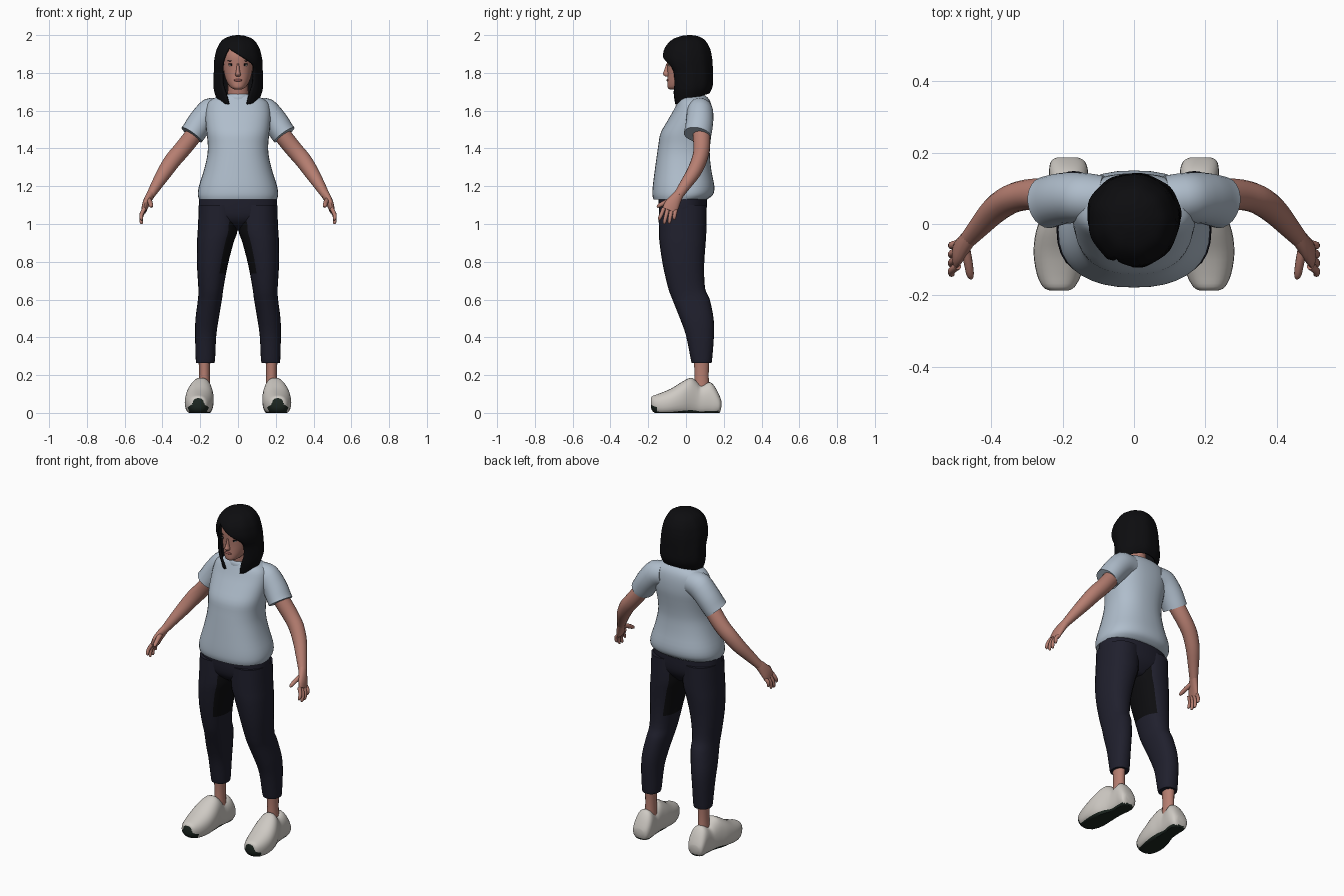
import bpy, bmesh, math
from mathutils import Vector


def material(name, *rgb):
    m = bpy.data.materials.new(name)
    m.diffuse_color = (*rgb, 1)
    return m


SKIN = material("skin", 0.47, 0.21, 0.165)
SHIRT = material("pale_blue_cloth", 0.43, 0.51, 0.60)
PANTS = material("navy_cloth", 0.014, 0.014, 0.026)
BLACK = material("black", 0.004, 0.004, 0.005)
SHOE = material("off_white", 0.62, 0.59, 0.55)
SOLE = material("dark_rubber", 0.012, 0.02, 0.015)
LIP = material("lip", 0.30, 0.10, 0.09)
WHITE = material("eye_white", 0.55, 0.50, 0.48)


def smooth_rows(rows, steps):
    """Catmull-Rom interpolation of number tuples."""
    out = []
    for i in range(len(rows) - 1):
        p0, p1 = rows[max(i - 1, 0)], rows[i]
        p2, p3 = rows[i + 1], rows[min(i + 2, len(rows) - 1)]
        for s in range(steps):
            t = s / steps
            out.append(tuple(
                0.5 * (2 * b + (c - a) * t + (2 * a - 5 * b + 4 * c - d) * t * t
                       + (3 * b - a - 3 * c + d) * t ** 3)
                for a, b, c, d in zip(p0, p1, p2, p3)))
    return out + [tuple(rows[-1])]


def finish(name, bm, mats, mirror=False, rule=None, angle=50):
    bmesh.ops.recalc_face_normals(bm, faces=bm.faces)
    bm.normal_update()
    if rule:
        for f in bm.faces:
            f.material_index = rule(f.calc_center_median(), f.normal)
    me = bpy.data.meshes.new(name)
    bm.to_mesh(me)
    bm.free()
    for m in mats:
        me.materials.append(m)
    ob = bpy.data.objects.new(name, me)
    bpy.context.collection.objects.link(ob)
    bpy.ops.object.select_all(action='DESELECT')
    bpy.context.view_layer.objects.active = ob
    ob.select_set(True)
    bpy.ops.object.shade_smooth_by_angle(angle=math.radians(angle))
    if mirror:
        ob.modifiers.new("mirror", 'MIRROR').use_mirror_merge = False
    return ob


def loft(name, rings, mats, n=24, power=2.0, steps=3, floor=None, **kw):
    """Skin rings of (centre, u axis, v axis), each nine numbers."""
    bm = bmesh.new()
    loops = []
    for r in smooth_rows(rings, steps):
        c, u, v = Vector(r[:3]), Vector(r[3:6]), Vector(r[6:])
        loop = []
        for k in range(n):
            a = 2 * math.pi * k / n
            ca, sa = math.cos(a), math.sin(a)
            p = (c + u * math.copysign(abs(ca) ** (2 / power), ca)
                 + v * math.copysign(abs(sa) ** (2 / power), sa))
            if floor is not None:
                p.z = max(p.z, floor)
            loop.append(bm.verts.new(p))
        loops.append(loop)
    for A, B in zip(loops, loops[1:]):
        for k in range(n):
            bm.faces.new((A[k], A[(k + 1) % n], B[(k + 1) % n], B[k]))
    bm.faces.new(loops[0])
    bm.faces.new(loops[-1])
    return finish(name, bm, mats, **kw)


def level(rows):
    """Horizontal rings from (z, x low, x high, y front, y back)."""
    return [((a + b) / 2, (f + k) / 2, z, (b - a) / 2, 0, 0, 0, (k - f) / 2, 0)
            for z, a, b, f, k in rows]


def centred(rows):
    return level([(z, -r, r, f, b) for z, r, f, b in rows])


def tube(name, pts, mats, ref=(0, 1, 0), **kw):
    """Limb through points (x, y, z, width, depth)."""
    rings = []
    for i, p in enumerate(pts):
        d = Vector(pts[min(i + 1, len(pts) - 1)][:3]) - Vector(pts[max(i - 1, 0)][:3])
        d.normalize()
        u = d.cross(Vector(ref)).normalized()
        v = u.cross(d)
        rings.append((*p[:3], *(u * p[3]), *(v * p[4])))
    return loft(name, rings, mats, **kw)


def blob(name, loc, size, mat, mirror=True):
    bm = bmesh.new()
    bmesh.ops.create_uvsphere(bm, u_segments=14, v_segments=8, radius=1)
    for v in bm.verts:
        v.co = Vector(loc) + Vector(a * b for a, b in zip(v.co, size))
    finish(name, bm, [mat], mirror=mirror)


# Shirt body, sleeves and collar
loft("shirt_body", centred([
    (1.13, .205, -.172, .112), (1.155, .213, -.178, .143), (1.20, .207, -.176, .15),
    (1.28, .182, -.166, .135), (1.36, .163, -.155, .126), (1.42, .16, -.146, .128),
    (1.48, .166, -.135, .135), (1.54, .172, -.102, .142), (1.60, .172, -.067, .14),
    (1.645, .157, -.046, .13), (1.672, .115, -.034, .112), (1.685, .068, -.026, .09)]),
    [SHIRT], n=36, power=2.35)
tube("sleeve", [(.09, .07, 1.60, .07, .066), (.145, .074, 1.592, .075, .07),
                (.197, .072, 1.54, .069, .072), (.232, .064, 1.49, .066, .073),
                (.245, .06, 1.472, .066, .073)], [SHIRT], mirror=True)
loft("collar", centred([(1.655, .078, -.04, .10), (1.675, .074, -.038, .096),
                        (1.688, .066, -.03, .09)]), [SHIRT])

# Pants: hips and legs, with dark panels on the inner thighs
loft("hips", centred([(.965, .09, -.06, .05), (1.01, .17, -.12, .09),
                      (1.06, .207, -.142, .108), (1.15, .203, -.145, .11)]),
     [PANTS], n=32, power=2.3)
loft("trouser_leg", level([
    (.265, .125, .222, .03, .135), (.29, .121, .224, .024, .139), (.41, .115, .227, 0, .148),
    (.50, .102, .225, -.032, .146), (.60, .085, .212, -.072, .126),
    (.66, .077, .21, -.094, .101), (.78, .055, .217, -.122, .096),
    (.90, .024, .217, -.14, .104), (.97, .002, .213, -.144, .108),
    (1.10, .0, .207, -.144, .11)]), [PANTS, BLACK], power=2.25, mirror=True,
    rule=lambda c, n: int(n.x < -.6 and .74 < c.z < 1.02))

# Ankles and shoes
loft("ankle", level([(.10, .145, .21, .04, .125), (.20, .149, .206, .045, .12),
                     (.30, .145, .21, .04, .125)]), [SKIN], n=16, mirror=True)
shoe_rows = [(-.186, .21, .028, .078, .03), (-.176, .211, .045, .09, .008),
             (-.14, .21, .063, .103, -.015), (-.08, .207, .075, .128, -.02),
             (-.02, .202, .073, .165, -.02), (.025, .196, .062, .186, -.02),
             (.055, .191, .055, .168, -.02), (.08, .188, .052, .145, -.02),
             (.125, .184, .054, .163, -.02), (.155, .184, .054, .135, -.015),
             (.178, .186, .046, .09, .0), (.187, .187, .028, .065, .03)]
loft("shoe", [(x, y, (t + b) / 2, r, 0, 0, 0, 0, (t - b) / 2) for y, x, r, t, b in shoe_rows],
     [SHOE, SOLE], n=28, power=2.3, floor=0, mirror=True,
     rule=lambda c, n: int(n.z < -.6 or c.z < .008
                           or (c.y < -.15 and c.z < .082 - abs(c.x - .21))))

# Arms and hands
tube("arm", [(.20, .08, 1.52, .045, .047), (.25, .083, 1.452, .046, .046),
             (.30, .082, 1.39, .045, .043), (.345, .07, 1.338, .044, .041),
             (.39, .04, 1.272, .039, .038), (.432, -.005, 1.205, .03, .031),
             (.465, -.042, 1.15, .022, .025)], [SKIN], n=18, mirror=True)
tube("palm", [(.455, -.03, 1.168, .023, .022), (.473, -.052, 1.137, .031, .021),
              (.49, -.075, 1.10, .04, .018), (.499, -.088, 1.07, .039, .013)],
     [SKIN], ref=(1, 0, 0), n=16, mirror=True)
for i in range(4):
    ky, tz = -.118 + .021 * i, (1.02, 1.0, 1.002, 1.022)[i]
    ty = -.142 + .026 * i
    tube("finger_%d" % (i + 1), [
        (.495, ky, 1.083 - .004 * i, .011, .011),
        (.511, (ky + ty) / 2, (1.083 + tz) / 2, .0105, .0105),
        (.512, ty + .002, tz + .01, .009, .009), (.508, ty, tz, .004, .004)],
        [SKIN], ref=(1, 0, 0), n=10, mirror=True)
tube("thumb", [(.475, -.065, 1.13, .016, .015), (.466, -.105, 1.116, .013, .013),
               (.46, -.14, 1.098, .011, .011), (.457, -.153, 1.09, .005, .005)],
     [SKIN], ref=(1, 0, 0), n=10, mirror=True)

# Neck, head and nose
loft("neck", centred([(1.62, .062, -.02, .09), (1.68, .056, -.03, .075),
                      (1.76, .054, -.04, .075)]), [SKIN], n=20)
loft("head", centred([
    (1.712, .018, -.085, -.02), (1.722, .038, -.097, .01), (1.745, .055, -.099, .05),
    (1.775, .068, -.098, .08), (1.81, .076, -.098, .095), (1.85, .08, -.101, .10),
    (1.89, .082, -.103, .10), (1.93, .076, -.088, .09), (1.965, .05, -.05, .06)]),
    [SKIN], n=28, power=2.15)
loft("nose", centred([(1.85, .006, -.104, -.08), (1.81, .01, -.117, -.08),
                      (1.793, .015, -.123, -.08), (1.78, .011, -.108, -.08)]),
     [SKIN], n=14)

# Facial features
blob("eye", (.036, -.087, 1.841), (.015, .006, .006), WHITE)
blob("iris", (.035, -.0915, 1.841), (.006, .003, .0055), BLACK)
blob("upper_lash", (.037, -.088, 1.847), (.017, .007, .0025), BLACK)
blob("eyebrow", (.037, -.089, 1.864), (.02, .007, .003), BLACK)
blob("lips", (0, -.095, 1.761), (.023, .009, .007), LIP, mirror=False)

# Hair: shell with a swept fringe; each row gives
# (z, half width, y front, y back, left and right opening edge, lift at the back)
hair_rows = [(2.0, .004, .015, .025, -.45, -.45, 0), (1.995, .04, -.025, .06, -.45, -.45, 0),
             (1.975, .083, -.075, .098, -.45, -.45, 0), (1.935, .11, -.11, .124, -.45, -.45, 0),
             (1.90, .121, -.121, .134, -.56, -.02, 0), (1.87, .127, -.122, .139, -.62, .36, 0),
             (1.84, .129, -.112, .141, -.65, .62, 0), (1.80, .13, -.092, .142, -.66, .64, 0),
             (1.74, .132, -.085, .143, -.63, .6, .01), (1.69, .128, -.08, .138, -.52, .5, .03),
             (1.63, .112, -.066, .125, -.45, .45, .062)]
bm = bmesh.new()
loops, n = [], 48
for z, r, f, b, left, right, lift in smooth_rows(hair_rows, 4):
    a0 = math.asin(max(right, left))
    a1 = 2 * math.pi + math.asin(left)
    loop = []
    for k in range(n + 1):
        a = a0 + (a1 - a0) * k / n
        wave = 1 + .012 * math.sin(9 * a)
        loop.append(bm.verts.new((r * wave * math.sin(a),
                                  (f + b) / 2 - (b - f) / 2 * wave * math.cos(a),
                                  z + lift * (1 - math.cos(a)) / 2)))
    loops.append(loop)
for A, B in zip(loops, loops[1:]):
    for k in range(n):
        bm.faces.new((A[k], A[k + 1], B[k + 1], B[k]))
bm.faces.new(loops[0][:-1])
bmesh.ops.remove_doubles(bm, verts=bm.verts, dist=.0002)
hair = finish("hair", bm, [BLACK])
shell = hair.modifiers.new("thickness", 'SOLIDIFY')
shell.thickness = .012
shell.offset = -1
